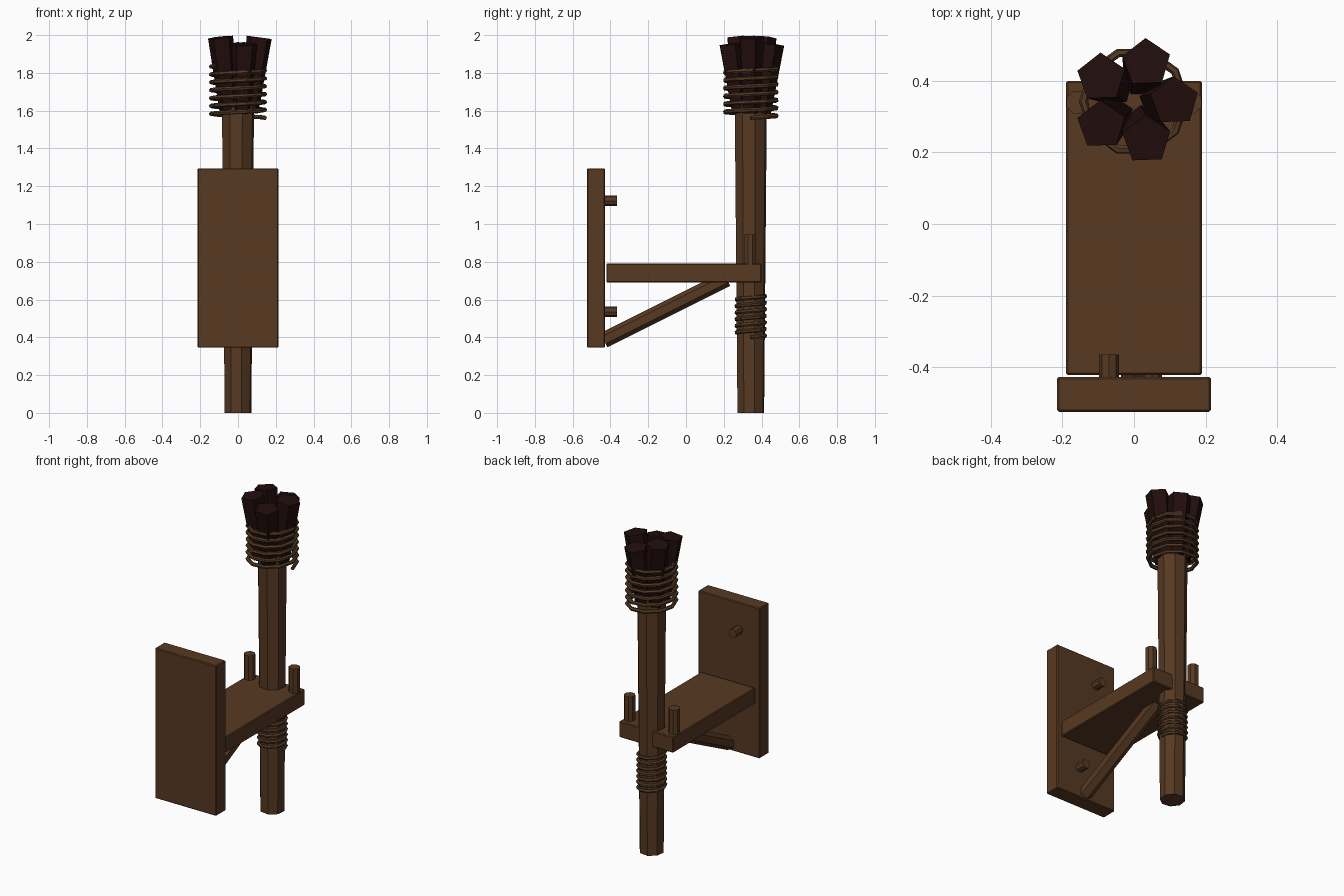
import bpy, math
from mathutils import Vector

if "Cube" in bpy.data.objects:
    bpy.data.objects.remove(bpy.data.objects["Cube"])


def material(name, col):
    m = bpy.data.materials.new(name)
    m.diffuse_color = (*col, 1)
    m.use_nodes = True
    m.node_tree.nodes["Principled BSDF"].inputs["Base Color"].default_value = m.diffuse_color
    return m


WOOD = material("brown wood", (0.095, 0.041, 0.016))
ROPE = material("rope brown", (0.085, 0.043, 0.017))
CHAR = material("charred wood", (0.016, 0.004, 0.004))
POLE_Y = 0.343


def box(name, lo, hi):
    lo, hi = Vector(lo), Vector(hi)
    bpy.ops.mesh.primitive_cube_add(size=1, location=(lo + hi) / 2)
    o = bpy.context.object
    o.name = name
    o.scale = hi - lo
    bpy.ops.object.transform_apply(location=False, rotation=False, scale=True)
    b = o.modifiers.new("bevel", 'BEVEL')
    b.width = 0.005
    b.segments = 1
    o.data.materials.append(WOOD)


def rod(name, a, b, r1, r2, sides, mat, turn=0.0):
    """Tapered flat-sided rod from point a to point b."""
    a, b = Vector(a), Vector(b)
    bpy.ops.mesh.primitive_cone_add(vertices=sides, radius1=r1, radius2=r2,
                                    depth=(b - a).length, location=(a + b) / 2)
    o = bpy.context.object
    o.name = name
    q = Vector((0, 0, 1)).rotation_difference((b - a).normalized())
    o.rotation_mode = 'QUATERNION'
    o.rotation_quaternion = q @ Vector((0, 0, 1)).rotation_difference(Vector((0, 0, 1)))
    if turn:
        from mathutils import Matrix
        o.data.transform(Matrix.Rotation(turn, 4, 'Z'))
    o.data.materials.append(mat)


def coil(name, radius, z0, z1, turns, thick, per_turn=10):
    """Rope wound around the pole."""
    cu = bpy.data.curves.new(name, 'CURVE')
    cu.dimensions = '3D'
    cu.bevel_depth = thick
    cu.bevel_resolution = 1
    cu.use_fill_caps = True
    s = cu.splines.new('POLY')
    n = int(turns * per_turn)
    s.points.add(n)
    for i in range(n + 1):
        t = 2 * math.pi * i / per_turn
        s.points[i].co = (radius * math.cos(t), POLE_Y + radius * math.sin(t),
                          z0 + (z1 - z0) * i / n, 1)
        s.points[i].radius = 1
    o = bpy.data.objects.new(name, cu)
    bpy.context.collection.objects.link(o)
    cu.materials.append(ROPE)
    for p in cu.splines:
        p.use_smooth = False


# wall plate, shelf arm and diagonal brace
box("wall_plate", (-0.215, -0.525, 0.345), (0.215, -0.428, 1.295))
box("shelf_arm", (-0.19, -0.422, 0.69), (0.19, 0.40, 0.79))
rod("brace", (0, -0.435, 0.385), (0, 0.215, 0.71), 0.042, 0.042, 6, WOOD)

# pegs on the plate and on the arm
rod("plate_peg_upper", (-0.07, -0.45, 1.123), (-0.07, -0.365, 1.123), 0.028, 0.028, 8, WOOD)
rod("plate_peg_lower", (0.05, -0.45, 0.535), (0.05, -0.365, 0.535), 0.028, 0.028, 8, WOOD)
for side in (-1, 1):
    rod("arm_peg", (side * 0.157, 0.34, 0.75), (side * 0.157, 0.34, 0.945),
        0.034, 0.034, 8, WOOD, math.pi / 8)

# torch pole
rod("torch_pole", (0, POLE_Y, 0), (0, POLE_Y, 1.64), 0.073, 0.088, 8, WOOD, math.radians(15))

# charred flared sticks splayed around the head
for k in range(5):
    a = 2 * math.pi * k / 5
    top = 1.953 if k in (1, 4) else 1.988
    c, s = math.cos(a), math.sin(a)
    rod("charred_stick", (0.06 * c, POLE_Y + 0.06 * s, 1.59),
        (0.113 * c, POLE_Y + 0.113 * s, top), 0.05, 0.07, 5, CHAR, math.radians(2))

# rope bindings
coil("head_rope", 0.142, 1.562, 1.838, 6.6, 0.012)
coil("grip_rope", 0.079, 0.40, 0.63, 6.6, 0.011)
